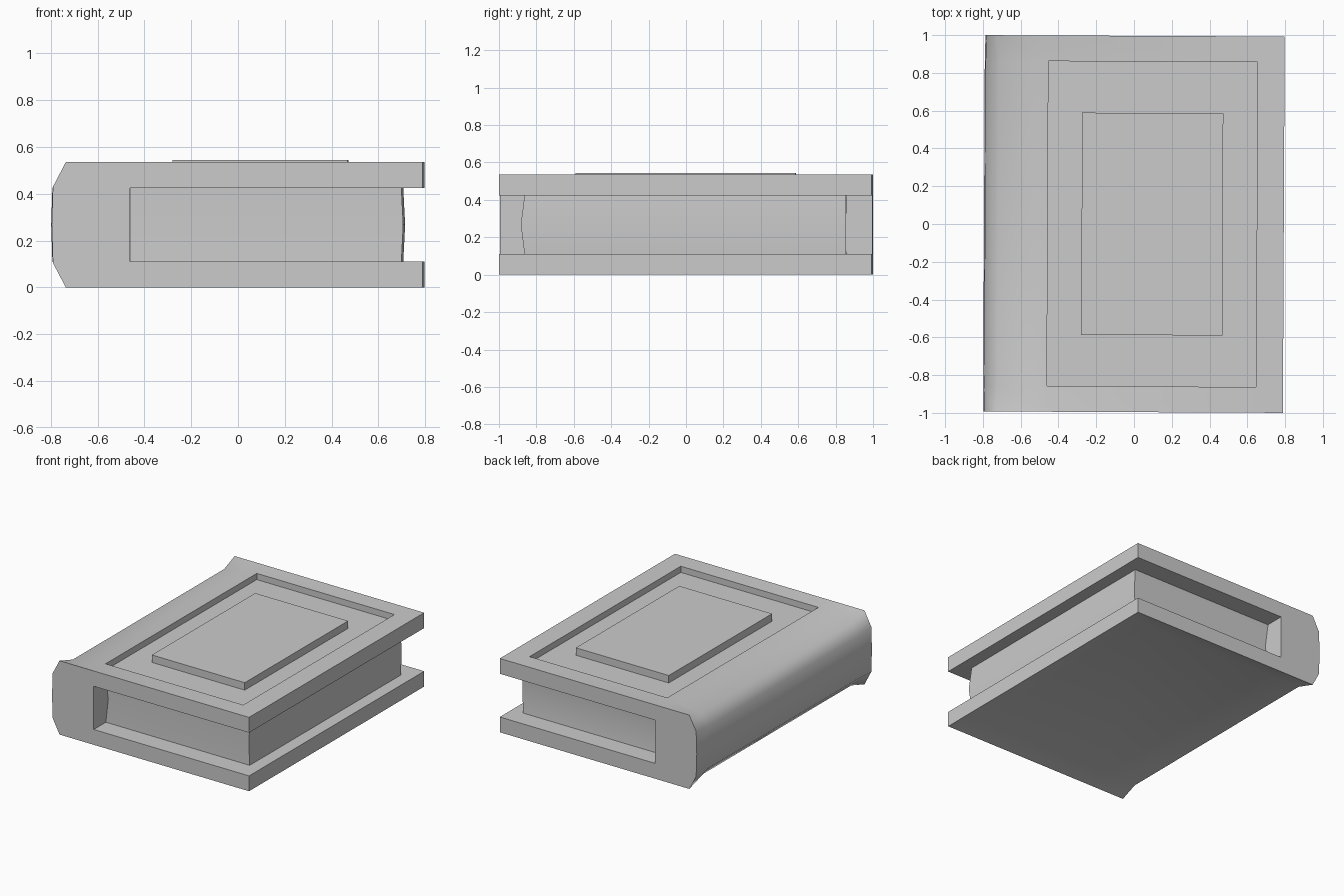
import bpy, bmesh, math

if "Cube" in bpy.data.objects:
    bpy.data.objects.remove(bpy.data.objects["Cube"])

TILT = math.radians(-0.27)  # the book lies very slightly turned
H = 0.535                   # cover height


def finish(name, bm, smooth=None):
    bmesh.ops.recalc_face_normals(bm, faces=bm.faces)
    mesh = bpy.data.meshes.new(name)
    bm.to_mesh(mesh)
    bm.free()
    obj = bpy.data.objects.new(name, mesh)
    bpy.context.collection.objects.link(obj)
    obj.rotation_euler.z = TILT
    if smooth:
        bpy.context.view_layer.objects.active = obj
        obj.select_set(True)
        bpy.ops.object.shade_smooth_by_angle(angle=math.radians(smooth))
        obj.select_set(False)
    return obj


def loft(rings):
    """Join closed rings of points with quads and cap both ends."""
    bm = bmesh.new()
    rows = [[bm.verts.new(p) for p in ring] for ring in rings]
    n = len(rows[0])
    for a, b in zip(rows, rows[1:]):
        for i in range(n):
            j = (i + 1) % n
            bm.faces.new((a[i], a[j], b[j], b[i]))
    bm.faces.new(rows[0])
    bm.faces.new(rows[-1])
    return bm


def cover_ring(y, y_spine, corner, shoulder, back):
    """C-shaped section: board, spine and mirrored board."""
    top = [(-0.456, y, 0.424), (0.793, y, 0.424), (0.793, y, H),
           (0.65, y, H), (-0.457, y, H),
           (corner[0], y_spine, corner[1]), (shoulder[0], y_spine, shoulder[1])]
    half = [(x, yy, H - z) for x, yy, z in reversed(top)]
    return top + [(back, y_spine, H / 2)] + half


# Cover: crisp ends, softer rounded spine between them
end = ((-0.731, H), (-0.786, 0.43), -0.791)
mid = ((-0.72, 0.495), (-0.789, 0.42), -0.794)
bm = loft([cover_ring(-0.996, -0.996, *end), cover_ring(-0.86, -0.86, *mid),
           cover_ring(0.86, 0.86, *mid), cover_ring(0.996, 0.996, *end)])

# Shallow hollow in the underside
for v in bm.verts:
    if v.co.z < 1e-4 and abs(v.co.y) < 0.9 and v.co.x < 0.7:
        v.co.z = 0.035

# Sunken frame on the front board
frame = [f for f in bm.faces
         if all(abs(v.co.z - H) < 1e-4 and abs(abs(v.co.y) - 0.86) < 1e-4
                and -0.5 < v.co.x < 0.7 for v in f.verts)]
sunk = bmesh.ops.extrude_discrete_faces(bm, faces=frame)["faces"]
for v in {v for f in sunk for v in f.verts}:
    v.co.z -= 0.045
finish("cover", bm, smooth=65)


# Page block, bowed at the fore edge and drawn in at the spine
def page_ring(z, x1, y_front, y_spine):
    return [(-0.457, -y_spine, z), (x1, y_front, z),
            (x1, 0.858, z), (-0.457, y_spine, z)]


finish("pages", loft([page_ring(0.111, 0.702, -0.86, 0.858),
                      page_ring(H / 2, 0.71, -0.88, 0.83),
                      page_ring(0.424, 0.702, -0.86, 0.858)]), smooth=30)

# Raised panel in the middle of the frame
finish("front_panel", loft([[(-0.277, -0.588, z), (0.47, -0.588, z),
                             (0.47, 0.588, z), (-0.277, 0.588, z)]
                            for z in (0.48, 0.544)]))
